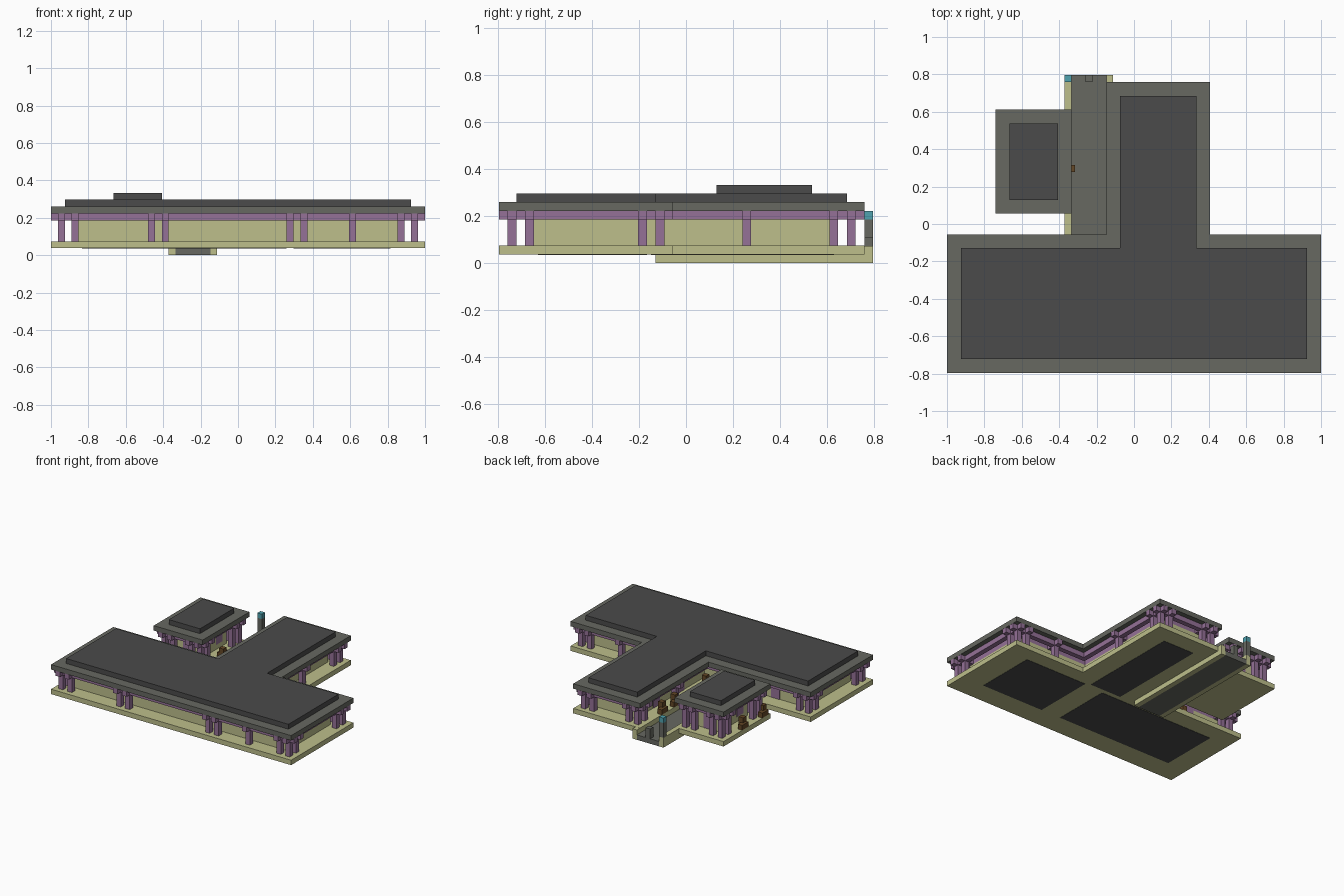
import bpy

old = bpy.data.objects.get("Cube")
if old:
    bpy.data.objects.remove(old, do_unlink=True)

U = 1 / 27      # one building block
YS = -21.5      # front edge, in blocks


def material(name, r, g, b):
    m = bpy.data.materials.new(name)
    m.use_nodes = True
    m.diffuse_color = (r, g, b, 1)
    m.node_tree.nodes["Principled BSDF"].inputs["Base Color"].default_value = (r, g, b, 1)
    return m


DARK = material("dark roof", 0.07, 0.07, 0.07)
GREY = material("grey stone", 0.135, 0.14, 0.12)
SAND = material("sandstone", 0.51, 0.52, 0.26)
PURPLE = material("purple timber", 0.30, 0.165, 0.31)
TEAL = material("teal lamp", 0.08, 0.36, 0.43)
BROWN = material("brown wood", 0.13, 0.065, 0.02)


def prism(name, outline, z0, z1, mat):
    """Extrude an outline (in blocks, anticlockwise) from z0 to z1."""
    n = len(outline)
    verts = [(x * U, y * U, z * U) for z in (z0, z1) for x, y in outline]
    faces = [list(range(n))[::-1], list(range(n, 2 * n))]
    faces += [(i, (i + 1) % n, (i + 1) % n + n, i + n) for i in range(n)]
    mesh = bpy.data.meshes.new(name)
    mesh.from_pydata(verts, [], faces)
    mesh.materials.append(mat)
    ob = bpy.data.objects.new(name, mesh)
    bpy.context.collection.objects.link(ob)
    return ob


def rect(x0, x1, y0, y1):
    return [(x0, y0), (x1, y0), (x1, y1), (x0, y1)]


def box(name, x0, x1, y0, y1, z0, z1, mat):
    return prism(name, rect(x0, x1, y0, y1), z0, z1, mat)


def tee(d):
    """T-shaped outline of the hall, moved inward by d blocks."""
    return [(-27 + d, YS + d), (27 - d, YS + d), (27 - d, -1.5 - d), (11 - d, -1.5 - d),
            (11 - d, 20.5 - d), (-4 + d, 20.5 - d), (-4 + d, -1.5 - d), (-27 + d, -1.5 - d)]


def yard(d):
    """Rectangular outline of the pavilion, moved inward by d blocks."""
    return rect(-20 + d, -9 - d, 1.5 + d, 16.5 - d)


def ring(name, shape, d, z0, z1, mat):
    """One-block-thick band that follows an outline."""
    out, inn = shape(d), shape(d + 1)
    n = len(out)
    verts = [(x * U, y * U, z * U) for loop in (out, inn) for z in (z0, z1) for x, y in loop]
    faces = []
    for i in range(n):
        j = (i + 1) % n
        faces += [(i, j, j + n, i + n), (j + 2 * n, i + 2 * n, i + 3 * n, j + 3 * n),
                  (i + n, j + n, j + 3 * n, i + 3 * n), (j, i, i + 2 * n, j + 2 * n)]
    mesh = bpy.data.meshes.new(name)
    mesh.from_pydata(verts, [], faces)
    mesh.materials.append(mat)
    bpy.context.collection.objects.link(bpy.data.objects.new(name, mesh))


def column(x, y, top):
    """Square post with a cross-shaped bracket under the eave."""
    box("column", x, x + 1, y, y + 1, 2, top, PURPLE)
    box("bracket_across", x - 1, x + 2, y, y + 1, top, top + 0.99, PURPLE)
    box("bracket_along", x, x + 1, y - 1, y + 2, top, top + 0.99, PURPLE)


def building(name, shape, top):
    """Plinth, walls, beams and stepped roof over one outline."""
    prism(name + "_plinth", shape(0), 1, 2, SAND)
    ring(name + "_wall", shape, 3, 2, top, SAND)
    ring(name + "_wall_beam", shape, 3, top, top + 1, PURPLE)
    ring(name + "_eave_beam", shape, 1, top, top + 1, PURPLE)
    prism(name + "_eave", shape(0), top + 1, top + 2, GREY)
    prism(name + "_roof", shape(2), top + 2, top + 3, DARK)


# Main hall and its columns
building("hall", tee, 5)
for x in (-26, -24, -13, -11, 7, 9, 16, 23, 25):
    column(x, -20.5, 5)
for x in (-26, -24, -13, 16, 23, 25):
    column(x, -3.5, 5)
for x in (-26, 25):
    for y in (-18.5, -5.5):
        column(x, y, 5)
for x in (-3, 9):
    for y in (6.5, 16.5, 18.5):
        column(x, y, 5)
for x in (-1, 7):
    column(x, 18.5, 5)

# Dark floor patches on the underside
for x0, x1, y0, y1 in ((-22.5, 3.5, -17, -5), (8, 22, -17, -4.5), (0, 7, -4, 17)):
    box("floor_underside", x0, x1, y0, y1, 0.95, 1, DARK)

# Pavilion and its columns
building("pavilion", yard, 6)
for x in (-19, -11):
    for y in (2.5, 4.5, 12.5, 14.5):
        column(x, y, 6)
for x in (-17, -13):
    for y in (2.5, 14.5):
        column(x, y, 6)

# Pavilion windows and door panels
for y in (6, 10):
    for x in (-17.1, -12):
        box("pavilion_window", x, x + 0.1, y, y + 2, 3, 5, PURPLE)
for y in (4.4, 13.5):
    box("pavilion_door", -15.5, -13.5, y, y + 0.1, 2, 5, PURPLE)

# Hall doors facing the courtyard
for y in (2, 10):
    box("hall_door", -1.1, -1, y, y + 2, 2, 5, PURPLE)
for x in (-18, -8):
    box("hall_back_door", x, x + 2, -4.5, -4.4, 2, 5, PURPLE)

# Walkway with raised edges
box("walkway", -9, -4, -3.5, 21.5, 0, 1, GREY)
for x in (-10, -4):
    box("walkway_edge_low", x, x + 1, -3.5, 21.5, 0, 1, SAND)
    box("walkway_edge_high", x, x + 1, -1.5, 21.5, 1, 1.99, SAND)
box("walkway_marker", -7, -6, 20.5, 21.5, 1, 3, GREY)
box("lamp_post", -10, -9, 20.5, 21.5, 2, 5, GREY)
box("lamp", -10, -9, 20.5, 21.5, 5, 6, TEAL)

# Wooden benches with a raised back
for x, y in ((-20, 8.5), (-20, 2), (-4, 11.5), (-4, 7.5), (-4, -2.5), (-14, -3.5), (-10, 7.5)):
    box("bench_seat", x, x + 1, y, y + 2, 2, 3, BROWN)
    box("bench_back", x + 0.5, x + 1.5, y, y + 1, 2, 4, BROWN)
